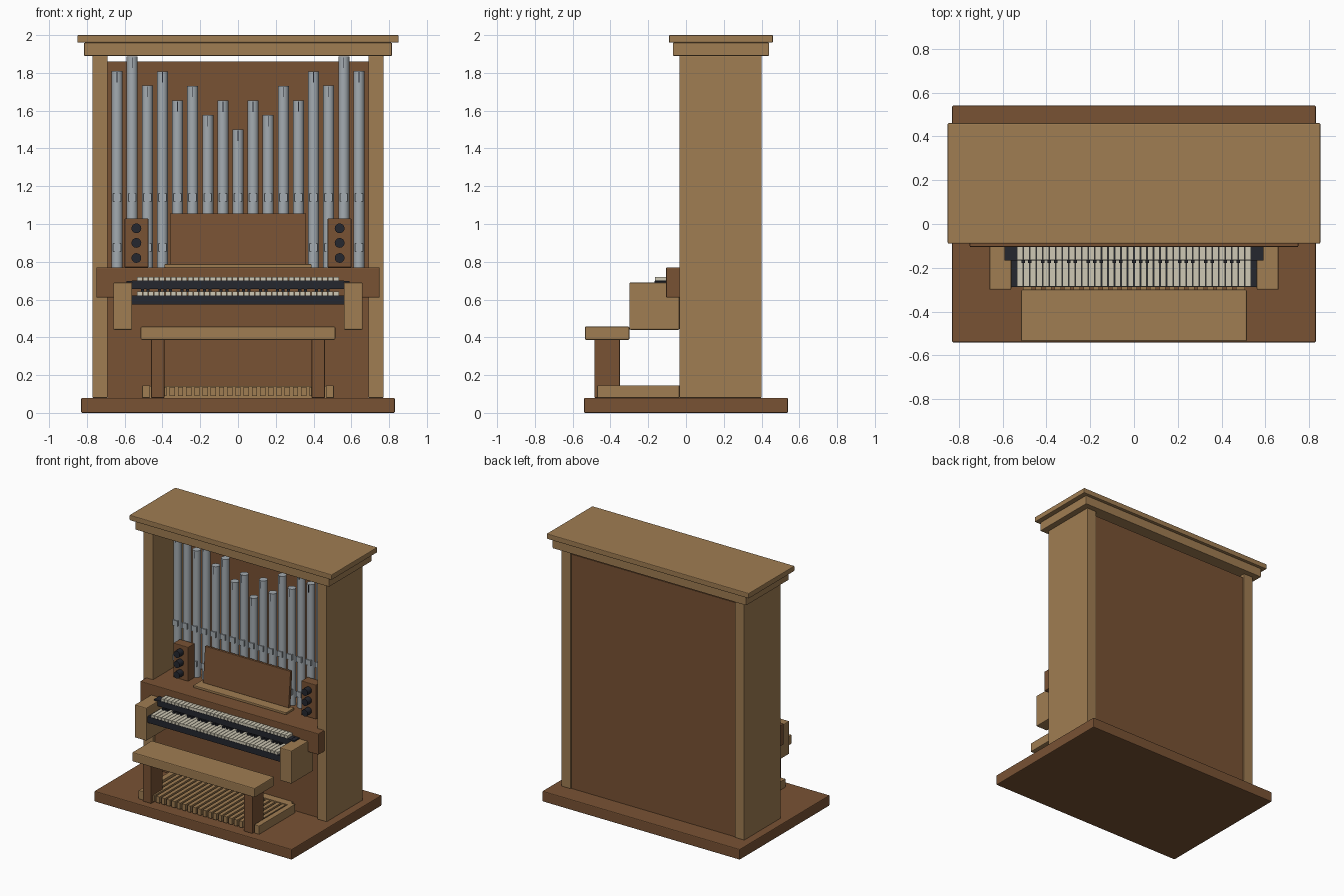
import bpy, math

cube = bpy.data.objects.get("Cube")
if cube:
    bpy.data.objects.remove(cube, do_unlink=True)


def material(name, r, g, b):
    m = bpy.data.materials.new(name)
    m.use_nodes = True
    m.diffuse_color = (r, g, b, 1)
    bsdf = m.node_tree.nodes["Principled BSDF"]
    bsdf.inputs["Base Color"].default_value = (r, g, b, 1)
    bsdf.inputs["Roughness"].default_value = 0.6
    return m


LIGHT = material("light oak", 0.35, 0.205, 0.085)
DARK = material("dark walnut", 0.19, 0.085, 0.034)
METAL = material("pipe metal", 0.37, 0.41, 0.44)
IVORY = material("ivory", 0.62, 0.58, 0.46)
BLACK = material("blue black", 0.018, 0.02, 0.028)


def box(name, mat, x, y, z, bevel=0.0):
    """Box from (min, max) ranges on each axis, with an optional chamfer."""
    bpy.ops.mesh.primitive_cube_add(size=1, location=[sum(r) / 2 for r in (x, y, z)])
    o = bpy.context.object
    o.name = name
    for v in o.data.vertices:
        for i, r in enumerate((x, y, z)):
            v.co[i] *= r[1] - r[0]
    o.data.materials.append(mat)
    if bevel:
        mod = o.modifiers.new("edge", "BEVEL")
        mod.width = bevel
        mod.segments = 2
    return o


def pair(name, mat, x, y, z, bevel=0.0):
    """The same box on both sides."""
    box("left_" + name, mat, x, y, z, bevel)
    box("right_" + name, mat, (-x[1], -x[0]), y, z, bevel)


def cylinder(name, mat, radius, depth, location, sides=20, tilt=0.0):
    bpy.ops.mesh.primitive_cylinder_add(vertices=sides, radius=radius, depth=depth,
                                        location=location, rotation=(tilt, 0, 0))
    o = bpy.context.object
    o.name = name
    o.data.materials.append(mat)
    bpy.ops.object.shade_smooth_by_angle(angle=math.radians(40))
    return o


# Case
FRONT = -0.035
box("base", DARK, (-0.83, 0.83), (-0.54, 0.54), (0, 0.08), 0.006)
pair("case_side", LIGHT, (0.69, 0.77), (FRONT, 0.40), (0.08, 1.89), 0.003)
box("back_panel", DARK, (-0.69, 0.69), (0.355, 0.39), (0.08, 1.86))
box("lower_front_panel", DARK, (-0.69, 0.69), (-0.01, 0.03), (0.08, 0.62))
box("cornice_lower", LIGHT, (-0.815, 0.815), (-0.07, 0.44), (1.89, 1.96), 0.005)
box("cornice_upper", LIGHT, (-0.85, 0.85), (-0.09, 0.46), (1.96, 2.0), 0.005)
box("console_shelf", DARK, (-0.75, 0.75), (-0.105, 0.30), (0.61, 0.77), 0.005)

# Pipes, stepping down towards the middle
PIPE_Y, PIPE_R = 0.19, 0.029
for i in range(-8, 9):
    k, x = abs(i), i * 0.08
    top = 1.5 + 0.0387 * k + 0.115 * (k % 2)
    cylinder("pipe", METAL, PIPE_R, top - 0.76, (x, PIPE_Y, (top + 0.76) / 2))
    face = PIPE_Y - PIPE_R
    for z in (0.875, 1.14):
        box("pipe_mouth", METAL, (x - 0.021, x + 0.021), (face - 0.005, face + 0.01),
            (z - 0.021, z + 0.021))
    box("pipe_tuning_slot", BLACK, (x - 0.002, x + 0.002), (face - 0.001, face + 0.004),
        (top - 0.06, top - 0.005))

# Music desk
box("music_ledge", LIGHT, (-0.39, 0.39), (0.02, 0.12), (0.77, 0.787), 0.003)
desk = box("music_desk", DARK, (-0.36, 0.36), (0.105, 0.128), (0.785, 1.055), 0.003)
desk.rotation_euler.x = math.radians(-5)

# Stop jambs with knobs
pair("stop_jamb", DARK, (0.475, 0.60), (0.08, 0.158), (0.77, 1.03), 0.004)
for side in (-1, 1):
    for z in (0.82, 0.90, 0.977):
        cylinder("stop_knob", BLACK, 0.026, 0.05, (side * 0.538, 0.056, z), 16, math.pi / 2)

# Keyboards
pair("key_cheek", LIGHT, (0.56, 0.66), (-0.30, FRONT), (0.44, 0.69), 0.006)
box("lower_keybed", BLACK, (-0.56, 0.56), (-0.287, -0.02), (0.575, 0.622))
box("upper_keybed", BLACK, (-0.56, 0.56), (-0.165, -0.05), (0.655, 0.70))
box("upper_keybed_rim", BLACK, (-0.59, 0.59), (-0.167, -0.10), (0.69, 0.699))
KEYS, SPAN = 36, 1.07
PITCH = SPAN / KEYS
for name, front, back, z in (("lower", -0.285, -0.10, 0.622), ("upper", -0.165, -0.09, 0.70)):
    for i in range(KEYS):
        x = -SPAN / 2 + i * PITCH
        box(name + "_white_key", IVORY, (x + 0.0015, x + PITCH - 0.0015), (front, back),
            (z, z + 0.02))
for i in range(1, KEYS):
    if i % 7 not in (0, 3):
        x = -SPAN / 2 + i * PITCH
        box("lower_black_key", BLACK, (x - 0.008, x + 0.008), (-0.178, -0.10), (0.64, 0.656))

# Bench
box("bench_seat", LIGHT, (-0.515, 0.515), (-0.535, -0.30), (0.387, 0.457), 0.006)
pair("bench_leg", DARK, (0.39, 0.46), (-0.485, -0.35), (0.08, 0.39), 0.003)

# Pedalboard
pair("pedal_cheek", LIGHT, (0.465, 0.507), (-0.47, FRONT), (0.08, 0.145), 0.003)
box("pedal_back_rail", LIGHT, (-0.47, 0.47), (-0.07, -0.01), (0.08, 0.143))
PEDALS = 21
for i in range(PEDALS):
    x = (i - PEDALS // 2) * 0.0435
    box("pedal", LIGHT, (x - 0.014, x + 0.014), (-0.465, FRONT), (0.09, 0.138))
